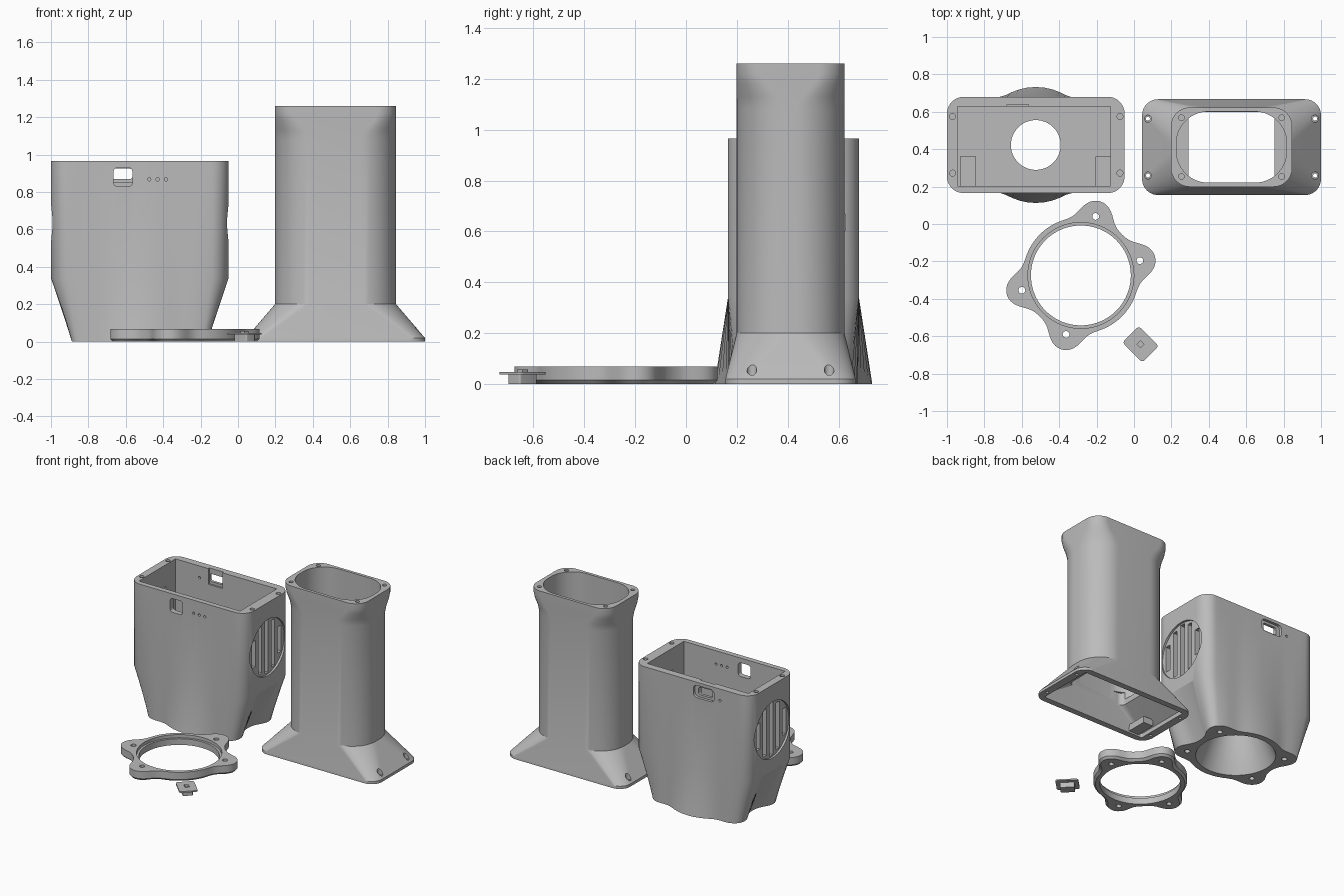
import bpy, bmesh, math
from mathutils import Vector, Matrix

if "Cube" in bpy.data.objects:
    bpy.data.objects.remove(bpy.data.objects["Cube"])

grey = bpy.data.materials.new("plastic_grey")
grey.diffuse_color = (0.5, 0.5, 0.5, 1)
grey.use_nodes = True
grey.node_tree.nodes["Principled BSDF"].inputs["Base Color"].default_value = grey.diffuse_color


def make(name, bm):
    bmesh.ops.recalc_face_normals(bm, faces=bm.faces)
    me = bpy.data.meshes.new(name)
    bm.to_mesh(me)
    bm.free()
    ob = bpy.data.objects.new(name, me)
    bpy.context.collection.objects.link(ob)
    me.materials.append(grey)
    return ob


def loft(name, rings):
    """Skin a stack of (z, outline) rings with equal point counts."""
    bm = bmesh.new()
    loops = [[bm.verts.new((x, y, z)) for x, y in pts] for z, pts in rings]
    n = len(loops[0])
    for a, b in zip(loops, loops[1:]):
        for i in range(n):
            j = (i + 1) % n
            bm.faces.new((a[i], a[j], b[j], b[i]))
    bm.faces.new(loops[0])
    bm.faces.new(loops[-1])
    return make(name, bm)


def rrect(cx, cy, hx, hy, r, arc=10, side=1):
    """Rounded rectangle with optional extra points along each side."""
    pts = []
    for k, (sx, sy) in enumerate(((1, 1), (-1, 1), (-1, -1), (1, -1))):
        for i in range(arc + 1):
            a = math.pi / 2 * (k + i / arc)
            pts.append((cx + sx * (hx - r) + r * math.cos(a),
                        cy + sy * (hy - r) + r * math.sin(a)))
    out = []
    for i, p in enumerate(pts):
        out.append(p)
        if i % (arc + 1) == arc:
            q = pts[(i + 1) % len(pts)]
            out += [(p[0] + (q[0] - p[0]) * t / side, p[1] + (q[1] - p[1]) * t / side)
                    for t in range(1, side)]
    return out


def circle(cx, cy, r, n=72):
    return [(cx + r * math.cos(2 * math.pi * i / n), cy + r * math.sin(2 * math.pi * i / n))
            for i in range(n)]


def block(name, lo, hi):
    return loft(name, [(z, [(lo[0], lo[1]), (hi[0], lo[1]), (hi[0], hi[1]), (lo[0], hi[1])])
                       for z in (lo[2], hi[2])])


def rod(r, p, q, n=24):
    """Cylinder cutter from p to q."""
    p, q = Vector(p), Vector(q)
    d = q - p
    ob = loft("cutter", [(0, circle(0, 0, r, n)), (d.length, circle(0, 0, r, n))])
    ob.data.transform(Matrix.Translation(p) @ d.to_track_quat('Z', 'Y').to_matrix().to_4x4())
    return ob


def boolean(ob, other, op='DIFFERENCE'):
    m = ob.modifiers.new("cut", 'BOOLEAN')
    m.operation, m.solver, m.object = op, 'EXACT', other
    bpy.context.view_layer.objects.active = ob
    bpy.ops.object.modifier_apply(modifier=m.name)
    bpy.data.objects.remove(other)


def window(ob, x, z, hx, hz, r, y0, y1):
    """Rounded opening through a wall facing y."""
    c = loft("cutter", [(0, rrect(0, 0, hx, hz, r, 6)), (y1 - y0, rrect(0, 0, hx, hz, r, 6))])
    c.data.transform(Matrix.Translation((x, y1, z)) @ Matrix.Rotation(math.pi / 2, 4, 'X'))
    boolean(ob, c)


# Shared four-lobed flange outline
LOBES = [Vector((sx * 0.279, sy * 0.167)) for sx in (1, -1) for sy in (1, -1)]


def lobe_radius(a, inset=0.0):
    u = Vector((math.cos(a), math.sin(a)))

    def dist(t):
        d = t - 0.31
        e = min((u * t - c).length for c in LOBES) - 0.084
        h = max(0.09 - abs(d - e), 0) / 0.09
        return min(d, e) - h * h * 0.09 / 4 + inset
    lo, hi = 0.2, 0.6
    for _ in range(30):
        mid = (lo + hi) / 2
        lo, hi = (mid, hi) if dist(mid) < 0 else (lo, mid)
    return lo


# Housing: rounded box tapering to the lobed foot
BX, BY = -0.525, 0.4225
rect = rrect(BX, BY, 0.475, 0.2575, 0.09, 10, 20)
foot = []
for x, y in rect:
    a = math.atan2(y - BY, x - BX)
    r = lobe_radius(a)
    foot.append((BX + r * math.cos(a), BY + r * math.sin(a)))
housing = loft("housing", [(0, foot), (0.34, rect), (0.965, rect)])
boolean(housing, block("cutter", (-0.945, 0.203, 0.34), (-0.125, 0.627, 1.1)))
boolean(housing, loft("cutter", [(-0.01, circle(BX, BY, 0.27)), (0.3, circle(BX, BY, 0.133)),
                                 (0.4, circle(BX, BY, 0.133))]))
for c in LOBES:  # foot screw holes
    boolean(housing, rod(0.019, (BX + c.x, BY + c.y, -0.05), (BX + c.x, BY + c.y, 0.09)))
for x in (-0.97, -0.075):  # rim screw holes
    for y in (0.272, 0.575):
        boolean(housing, rod(0.016, (x, y, 0.85), (x, y, 1.0)))
# front port, indicator holes, rear recessed port
window(housing, -0.615, 0.88, 0.05, 0.05, 0.02, 0.1, 0.25)
for x in (-0.475, -0.43, -0.385):
    boolean(housing, rod(0.009, (x, 0.1, 0.868), (x, 0.25, 0.868), 12))
window(housing, -0.62, 0.897, 0.085, 0.045, 0.03, 0.66, 0.75)
window(housing, -0.62, 0.897, 0.056, 0.028, 0.015, 0.6, 0.7)
boolean(housing, rod(0.009, (-0.75, 0.6, 0.88), (-0.75, 0.72, 0.88), 12))
boolean(housing, block("cutter", (-0.68, 0.6, 0.85), (-0.565, 0.64, 1.0)))
# round slotted vents on both ends
VZ, VR = 0.635, 0.205
for wall, d in ((-1.0, 1), (-0.05, -1)):
    boolean(housing, rod(VR, (wall - d * 0.05, BY, VZ), (wall + d * 0.015, BY, VZ), 48))
    for i in range(-2, 3):
        y = BY + i * 0.075
        h = math.sqrt((VR - 0.01) ** 2 - (abs(i * 0.075) + 0.02) ** 2)
        xs = sorted((wall - d * 0.02, wall + d * 0.09))
        boolean(housing, block("cutter", (xs[0], y - 0.02, VZ - h), (xs[1], y + 0.02, VZ + h)))
# inner support posts
block("left_post", (-0.93, 0.195, 0.335), (-0.845, 0.36, 0.5))
block("right_post", (-0.205, 0.19, 0.335), (-0.124, 0.36, 0.5))

# Tower: flared base, oblong shaft, squarer collar
TX, TY = 0.5215, 0.411


def section(hx, hy, r):
    return rrect(TX, TY, hx, hy, r, 14)


tower = loft("tower", [(0, section(0.478, 0.256, 0.085)), (0.02, section(0.478, 0.256, 0.085)),
                       (0.2, section(0.324, 0.212, 0.19)), (1.08, section(0.324, 0.212, 0.19)),
                       (1.13, section(0.324, 0.212, 0.165)), (1.18, section(0.324, 0.212, 0.12)),
                       (1.22, section(0.324, 0.212, 0.1)), (1.26, section(0.324, 0.212, 0.1))])
boolean(tower, loft("cutter", [(0.2, section(0.295, 0.19, 0.17)),
                               (1.3, section(0.295, 0.19, 0.17))]))
boolean(tower, loft("cutter", [(-0.01, section(0.42, 0.212, 0.01)), (0.03, section(0.42, 0.212, 0.01)),
                               (0.16, section(0.23, 0.188, 0.04)), (0.25, section(0.23, 0.188, 0.04))]))
for s in (1, -1):
    for t in (1, -1):
        x, y = TX + s * 0.447, TY + t * 0.152
        boolean(tower, rod(0.019, (x, y, 0.03), (x, y, 0.3)))
        boolean(tower, rod(0.011, (x, y, -0.05), (x, y, 0.05)))
        x, y = TX + s * 0.268, TY + t * 0.157
        boolean(tower, rod(0.015, (x, y, 1.18), (x, y, 1.3)))
block("base_stop", (0.13, 0.2, 0.012), (0.21, 0.35, 0.06))

# Adapter ring: same flange turned 45 degrees, with stepped bore
RX, RY = -0.284, -0.275


def flange(inset):
    out = []
    for i in range(144):
        a = 2 * math.pi * i / 144
        r = lobe_radius(a, inset)
        out.append((RX + r * math.cos(a + math.pi / 4), RY + r * math.sin(a + math.pi / 4)))
    return out


ring = loft("adapter_ring", [(0, flange(0.014)), (0.015, flange(0)), (0.068, flange(0))])
boolean(ring, rod(0.267, (RX, RY, -0.1), (RX, RY, 0.2), 96))
boolean(ring, rod(0.283, (RX, RY, 0.045), (RX, RY, 0.2), 96))
for c in LOBES:
    v = Matrix.Rotation(math.pi / 4, 2) @ c
    boolean(ring, rod(0.018, (RX + v.x, RY + v.y, -0.1), (RX + v.x, RY + v.y, 0.2)))

# Button cap: stem, plate and small square nub, turned 45 degrees
for name, hx, hy, r, z0, z1 in (("button_stem", 0.048, 0.034, 0.008, 0, 0.04),
                                ("button_plate", 0.076, 0.062, 0.018, 0.037, 0.047),
                                ("button_nub", 0.015, 0.015, 0.001, 0.046, 0.056)):
    ob = loft(name, [(z, rrect(0, 0, hx, hy, r, 6)) for z in (z0, z1)])
    ob.data.transform(Matrix.Translation((0.035, -0.643, 0)) @ Matrix.Rotation(-math.pi / 4, 4, 'Z'))

# Smooth curved faces, keep edges crisp
for ob in list(bpy.context.scene.objects):
    bpy.ops.object.select_all(action='DESELECT')
    ob.select_set(True)
    bpy.context.view_layer.objects.active = ob
    bpy.ops.object.shade_smooth_by_angle(angle=math.radians(25))
